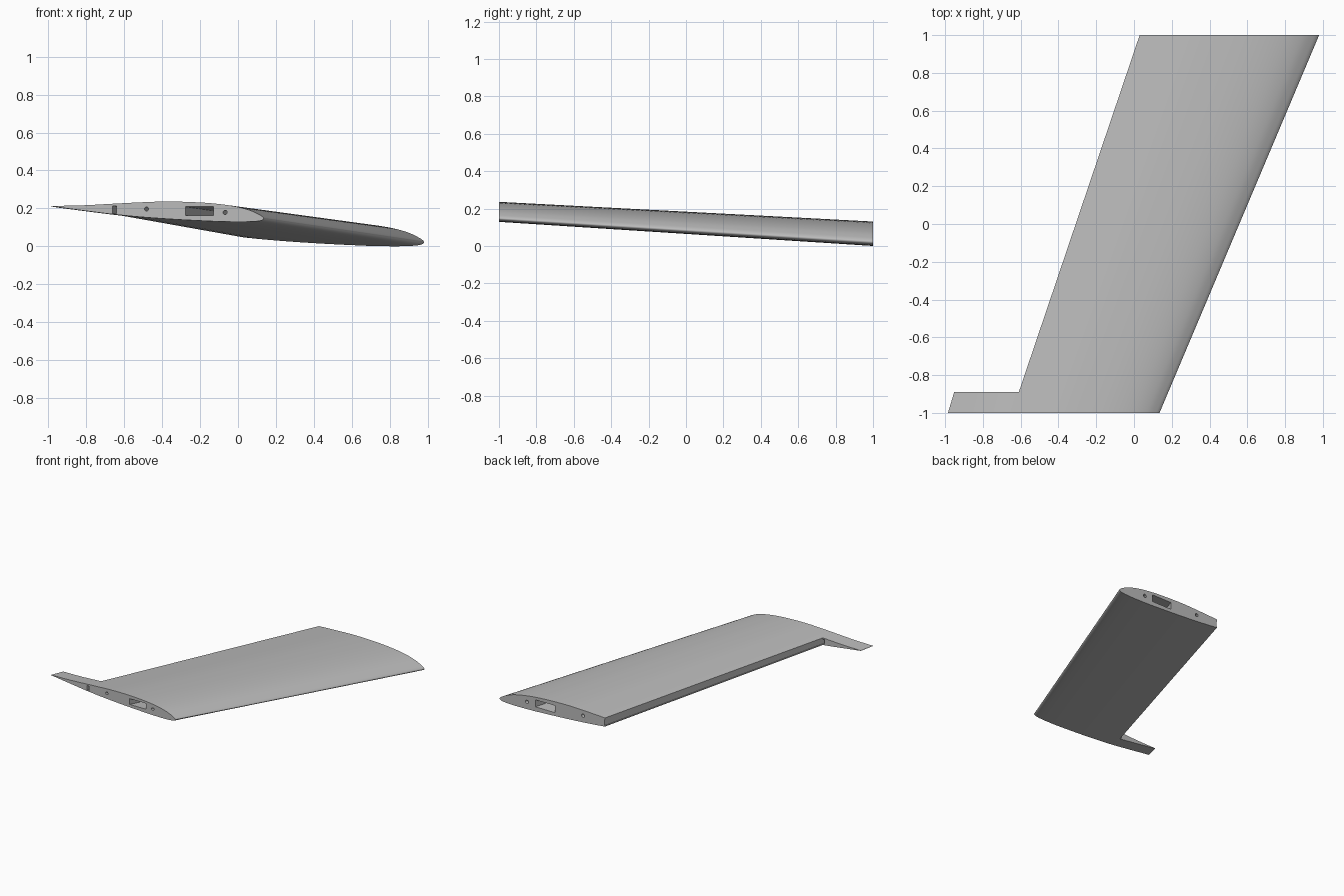
import bpy, bmesh, math
from mathutils import Vector

cube = bpy.data.objects.get("Cube")
if cube:
    bpy.data.objects.remove(cube, do_unlink=True)

grey = bpy.data.materials.new("plain grey")
grey.use_nodes = True
colour = (0.5, 0.5, 0.5, 1)
grey.diffuse_color = colour
grey.node_tree.nodes["Principled BSDF"].inputs["Base Color"].default_value = colour

# Leading edge position and chord at the root and the tip
ROOT, TIP = Vector((0.135, -1, 0.147)), Vector((0.98, 1, 0.022))
ROOT_CHORD, TIP_CHORD = 1.12, 1.365


def make_prism(name, ring_a, ring_b):
    """Solid between two matching rings of points."""
    bm = bmesh.new()
    a = [bm.verts.new(p) for p in ring_a]
    b = [bm.verts.new(p) for p in ring_b]
    bm.faces.new(a)
    bm.faces.new(b)
    for i in range(len(a)):
        j = (i + 1) % len(a)
        bm.faces.new((a[i], a[j], b[j], b[i]))
    bmesh.ops.recalc_face_normals(bm, faces=bm.faces)
    mesh = bpy.data.meshes.new(name)
    bm.to_mesh(mesh)
    bm.free()
    mesh.materials.append(grey)
    obj = bpy.data.objects.new(name, mesh)
    bpy.context.collection.objects.link(obj)
    return obj


def span_ring(section, t):
    """Place a (chord fraction, height) section at span position t."""
    origin = ROOT.lerp(TIP, t)
    chord = ROOT_CHORD + (TIP_CHORD - ROOT_CHORD) * t
    return [origin + Vector((-f * chord, 0, h * chord)) for f, h in section]


def span_loft(name, section, start=0, end=1):
    return make_prism(name, span_ring(section, start), span_ring(section, end))


def smooth_chain(points, steps=5):
    """Catmull-Rom curve through the points."""
    p = [Vector(q) for q in points]
    p = [2 * p[0] - p[1]] + p + [2 * p[-1] - p[-2]]
    out = []
    for a, b, c, d in zip(p, p[1:], p[2:], p[3:]):
        for i in range(steps):
            t = i / steps
            out.append(0.5 * (2 * b + (c - a) * t + (2 * a - 5 * b + 4 * c - d) * t ** 2
                              + (3 * b - a - 3 * c + d) * t ** 3))
    return out + [p[-2]]


# Aerofoil skin, from the upper trailing edge round the nose to the lower one
aerofoil = smooth_chain([
    (1, 0.059), (0.85, 0.062), (0.7, 0.070), (0.58, 0.076), (0.45, 0.080),
    (0.3, 0.0755), (0.2, 0.067), (0.12, 0.054), (0.06, 0.037), (0.02, 0.018),
    (0.004, 0.007), (0, 0), (0.006, -0.007), (0.025, -0.012), (0.07, -0.015),
    (0.14, -0.0155), (0.25, -0.0125), (0.48, 0.0), (0.7, 0.019), (1, 0.057)])
wing = span_loft("wing_panel", aerofoil)


def from_root(x, z):
    return (ROOT.x - x) / ROOT_CHORD, (z - ROOT.z) / ROOT_CHORD


def rectangle(x0, x1, z0, z1):
    return [from_root(x, z) for x, z in ((x0, z0), (x1, z0), (x1, z1), (x0, z1))]


def circle(x, z, r, sides=24):
    angles = [math.tau * i / sides for i in range(sides)]
    return [from_root(x + r * math.cos(a), z + r * math.sin(a)) for a in angles]


# Spar box, two tube holes and the hinge groove, all running along the span
sections = {
    "spar_box_cutter": rectangle(-0.276, -0.129, 0.162, 0.209),
    "front_tube_cutter": circle(-0.068, 0.179, 0.011),
    "rear_tube_cutter": circle(-0.482, 0.197, 0.011),
    "hinge_groove_cutter": rectangle(-0.661, -0.641, 0.174, 0.214),
}
cutters = [span_loft(n, s, -0.05, 1.05) for n, s in sections.items()]

# Control surface bay behind the rear face, leaving the root stub
slope = (0.03 + 0.61) / 1.89
bay = [(-0.61, -0.89), (0.03 + 0.2 * slope, 1.2), (-2, 1.2), (-2, -0.89)]
cutters.insert(0, make_prism("flap_bay_cutter", [(x, y, -1) for x, y in bay],
                             [(x, y, 1) for x, y in bay]))

bpy.ops.object.select_all(action="DESELECT")
wing.select_set(True)
bpy.context.view_layer.objects.active = wing
for cutter in cutters:
    cut = wing.modifiers.new(cutter.name, "BOOLEAN")
    cut.object = cutter
    cut.operation = "DIFFERENCE"
    cut.solver = "EXACT"
    bpy.ops.object.modifier_apply(modifier=cut.name)
    bpy.data.objects.remove(cutter, do_unlink=True)

bpy.ops.object.shade_smooth_by_angle(angle=math.radians(30))
